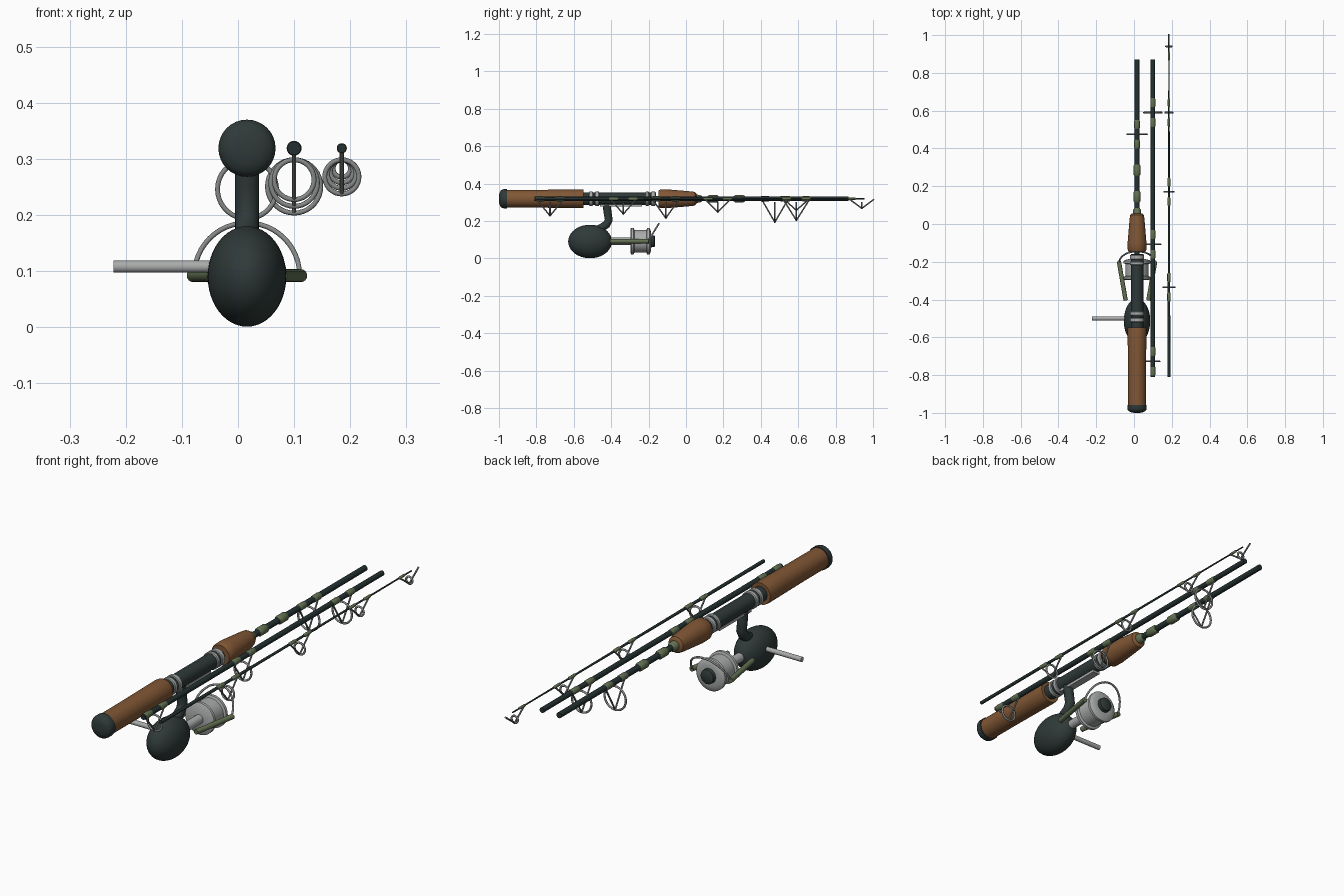
import bpy, bmesh, math
from mathutils import Vector

if "Cube" in bpy.data.objects:
    bpy.data.objects.remove(bpy.data.objects["Cube"])


def material(name, rgb):
    m = bpy.data.materials.new(name)
    m.diffuse_color = (*rgb, 1)
    m.use_nodes = True
    m.node_tree.nodes["Principled BSDF"].inputs["Base Color"].default_value = m.diffuse_color
    return m


DARK = material("dark slate", (0.028, 0.042, 0.040))
BLANK = material("blank black", (0.018, 0.030, 0.030))
CORK = material("brown cork", (0.22, 0.095, 0.035))
GREEN = material("olive green", (0.125, 0.165, 0.085))
METAL = material("light metal", (0.40, 0.41, 0.41))
STEEL = material("guide steel", (0.24, 0.25, 0.25))


def finish(name, bm, mat):
    bmesh.ops.recalc_face_normals(bm, faces=bm.faces)
    me = bpy.data.meshes.new(name)
    bm.to_mesh(me)
    bm.free()
    me.materials.append(mat)
    ob = bpy.data.objects.new(name, me)
    bpy.context.collection.objects.link(ob)
    bpy.context.view_layer.objects.active = ob
    ob.select_set(True)
    bpy.ops.object.shade_smooth_by_angle(angle=math.radians(40))
    ob.select_set(False)
    return ob


def lathe(name, x, z, profile, mat, segs=32):
    """Revolve (y, radius) points around an axis parallel to y, capped at both ends."""
    bm = bmesh.new()
    rings = []
    for y, r in profile:
        rings.append([bm.verts.new((x + r * math.cos(2 * math.pi * i / segs), y,
                                    z + r * math.sin(2 * math.pi * i / segs))) for i in range(segs)])
    for a, b in zip(rings, rings[1:]):
        for i in range(segs):
            j = (i + 1) % segs
            bm.faces.new((a[i], a[j], b[j], b[i]))
    bm.faces.new(rings[0])
    bm.faces.new(rings[-1])
    return finish(name, bm, mat)


def tube(name, pts, r, mat, segs=12, closed=False):
    """Round tube along a path."""
    pts = [Vector(p) for p in pts]
    n = len(pts)
    bm = bmesh.new()
    rings, side = [], None
    for k, p in enumerate(pts):
        if closed:
            t = pts[(k + 1) % n] - pts[k - 1]
        else:
            t = pts[min(k + 1, n - 1)] - pts[max(k - 1, 0)]
        t.normalize()
        if side is None:
            side = t.orthogonal()
        side = (side - t * side.dot(t)).normalized()
        up = t.cross(side)
        rings.append([bm.verts.new(p + r * (side * math.cos(2 * math.pi * i / segs)
                                            + up * math.sin(2 * math.pi * i / segs))) for i in range(segs)])
    pairs = list(zip(rings, rings[1:])) + ([(rings[-1], rings[0])] if closed else [])
    for a, b in pairs:
        for i in range(segs):
            j = (i + 1) % segs
            bm.faces.new((a[i], a[j], b[j], b[i]))
    if not closed:
        bm.faces.new(rings[0])
        bm.faces.new(rings[-1])
    return finish(name, bm, mat)


CX, RZ, REEL_Z = 0.016, 0.319, 0.092


def line_guide(name, x, y, r, rod_r, wrap_r):
    """Hanging ring, two V legs in the rod's plane and two thread wraps."""
    tr = 0.0045
    cz = RZ - 0.016 - r
    ring = [(x + (r - tr) * math.cos(a), y, cz + (r - tr) * math.sin(a))
            for a in (2 * math.pi * i / 36 for i in range(36))]
    tube(name + "_ring", ring, tr, STEEL, 10, True)
    for s, tag in ((-1, "rear"), (1, "front")):
        tube(f"{name}_{tag}_leg", [(x, y + s * 0.065, RZ - rod_r), (x, y, cz - r + tr)], 0.0038, STEEL, 8)
        if y + s * 0.05 < 0.96:
            yc = y + s * 0.052
            lathe(f"{name}_{tag}_wrap", x, RZ, [(yc - .024, rod_r), (yc - .018, wrap_r),
                                               (yc + .018, wrap_r), (yc + .024, rod_r)], GREEN, 20)


# Butt section: cap, grips, reel seat
lathe("butt_cap", CX, RZ, [(-1, .012), (-.998, .028), (-.992, .042), (-.984, .049), (-.975, .051), (-.957, .051)], DARK)
lathe("rear_grip", CX, RZ, [(-.957, .047), (-.80, .0475), (-.65, .049), (-.56, .050), (-.547, .048)], CORK)
lathe("reel_seat", CX, RZ, [(-.548, .033), (-.16, .033)], DARK)
for i, (y, w) in enumerate([(-.508, .010), (-.475, .011), (-.208, .009), (-.176, .012)]):
    lathe(f"seat_ring_{i + 1}", CX, RZ, [(y - w, .035), (y - w + .003, .038), (y + w - .003, .038), (y + w, .035)], METAL)
lathe("fore_grip", CX, RZ, [(-.147, .044), (-.138, .049), (-.10, .050), (.03, .039), (.048, .036), (.056, .026)], CORK)
lathe("grip_collar", CX, RZ, [(.05, .022), (.075, .021), (.085, .014)], GREEN)
lathe("butt_blank", CX, RZ, [(-.56, .014), (.87, .0125)], BLANK, 24)
for i, y in enumerate((.145, .285)):
    lathe(f"butt_wrap_{i + 1}", CX, RZ, [(y - .03, .014), (y - .022, .019), (y + .022, .019), (y + .03, .014)], GREEN)
line_guide("butt_guide", CX, .475, .057, .0125, .0150)

# Middle section
MX = 0.1
lathe("middle_blank", MX, RZ, [(-.81, .0118), (.87, .0115)], BLANK, 24)
for i, (y, r) in enumerate([(-.727, .040), (-.108, .046), (.59, .052)]):
    line_guide(f"middle_guide_{i + 1}", MX, y, r, .0115, .0134)

# Tip section
TX = 0.185
lathe("tip_blank", TX, RZ, [(-.81, .0078), (.955, .003)], BLANK, 20)
for i, (y, r) in enumerate([(-.335, .035), (.17, .030), (.59, .025), (.94, .020)]):
    rr = .0078 - .0048 * (y + .81) / 1.765
    line_guide(f"tip_guide_{i + 1}", TX, y, r, rr, rr + .0025)

# Reel body: egg-shaped ellipsoid
bm = bmesh.new()
bmesh.ops.create_uvsphere(bm, u_segments=40, v_segments=24, radius=1)
for v in bm.verts:
    v.co = (CX + v.co.x * .070, -.513 + v.co.y * .117, .0905 + v.co.z * .0895)
finish("reel_body", bm, DARK)

# Reel stem and foot
tube("reel_stem", [(CX, -.426, .30), (CX, -.420, .25), (CX, -.413, .205), (CX, -.425, .182),
                   (CX, -.455, .162), (CX, -.49, .145)], .0215, DARK, 20)
bm = bmesh.new()
bmesh.ops.create_cube(bm, size=1)
for v in bm.verts:
    v.co = (CX + v.co.x * .034, -.348 + v.co.y * .225, .283 + v.co.z * .012)
finish("reel_foot", bm, METAL)

# Spool, shaft and drag cap
lathe("spool_shaft", CX, REEL_Z, [(-.45, .020), (-.28, .020)], METAL, 24)
lathe("spool", CX, REEL_Z, [(-.296, .066), (-.292, .071), (-.280, .071), (-.276, .061), (-.212, .061),
                            (-.208, .071), (-.196, .071), (-.190, .062), (-.186, .045)], METAL, 40)
lathe("drag_cap", CX, REEL_Z, [(-.19, .033), (-.170, .031), (-.165, .025)], DARK)

# Bail arms and tilted bail wire
for s, tag in ((-1, "left"), (1, "right")):
    tube(f"bail_arm_{tag}", [(CX + s * .060, -.405, REEL_Z), (CX + s * .096, -.198, REEL_Z)], .0115, GREEN, 16)
wire = []
for i in range(25):
    a = math.pi * i / 24
    wire.append((CX + .094 * math.cos(a), -.203 + .058 * math.sin(a), REEL_Z + .094 * math.sin(a)))
tube("bail_wire", wire, .0045, STEEL, 10)

# Crank handle
tube("crank_handle", [(-.222, -.5, .108), (-.03, -.5, .108)], .0108, METAL, 20)
